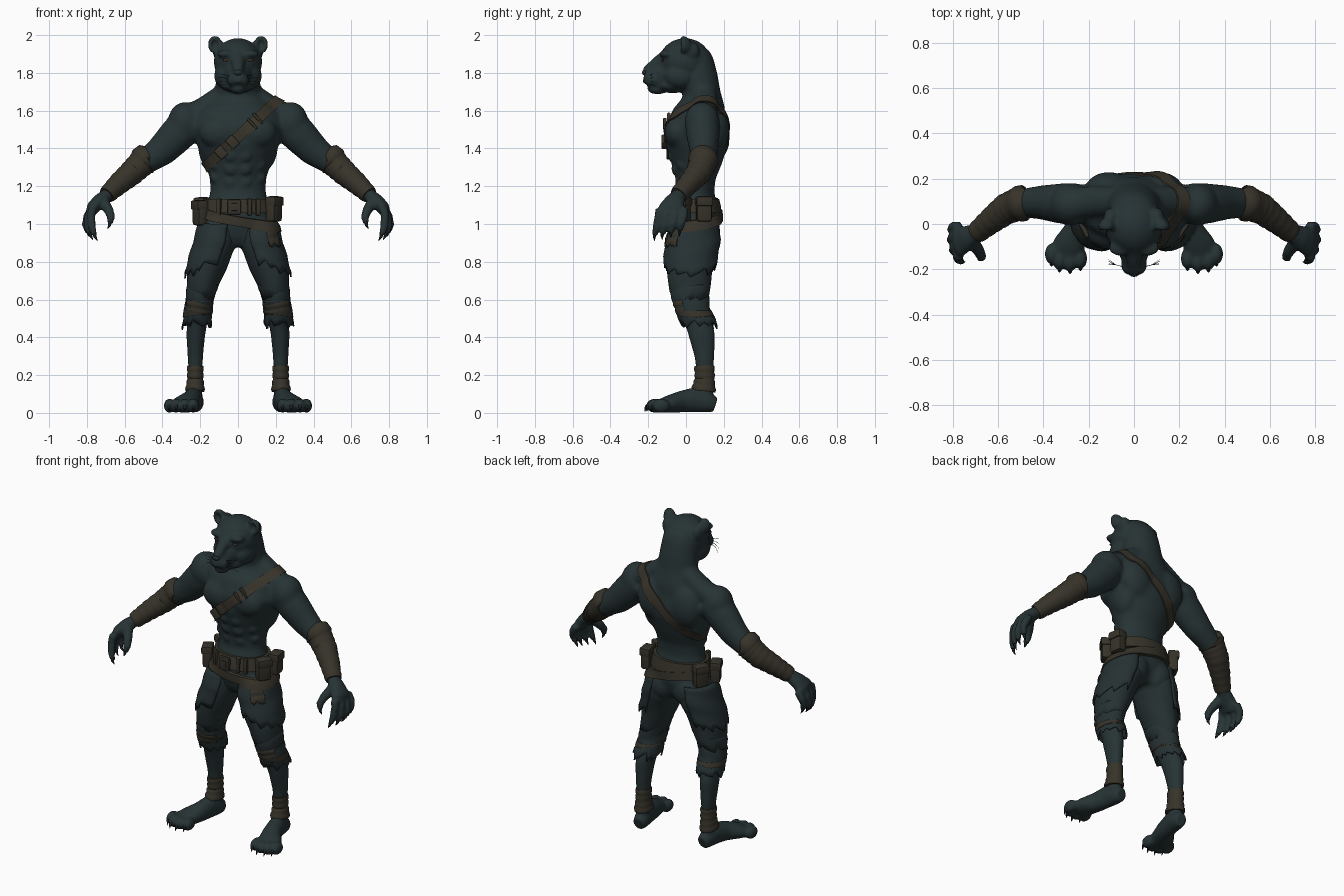
import bpy, bmesh, math, random
from mathutils import Vector, Matrix
from mathutils.bvhtree import BVHTree

random.seed(4)
V = Vector
X, Y, Z = V((1, 0, 0)), V((0, 1, 0)), V((0, 0, 1))


def material(name, col):
    m = bpy.data.materials.new(name)
    m.diffuse_color = (*col, 1)
    return m


FUR = material("dark fur", (.020, .033, .035))
CLOTH = material("dark cloth", (.019, .030, .032))
LEATHER = material("brown leather", (.038, .033, .023))
DARK = material("claw black", (.011, .015, .016))
AMBER = material("amber eye", (.065, .042, .025))


def emit(name, bm, mat, angle=50):
    bmesh.ops.recalc_face_normals(bm, faces=bm.faces)
    me = bpy.data.meshes.new(name)
    bm.to_mesh(me)
    bm.free()
    me.materials.append(mat)
    me.shade_smooth()
    me.set_sharp_from_angle(angle=math.radians(angle))
    ob = bpy.data.objects.new(name, me)
    bpy.context.scene.collection.objects.link(ob)
    return ob


def fuse(ob, iterations):
    # melt overlapping masses into one skin
    rm = ob.modifiers.new("fuse", 'REMESH')
    rm.mode, rm.voxel_size = 'VOXEL', .0085
    sm = ob.modifiers.new("soften", 'SMOOTH')
    sm.factor, sm.iterations = .5, iterations
    dg = bpy.context.evaluated_depsgraph_get()
    me = bpy.data.meshes.new_from_object(ob.evaluated_get(dg))
    ob.modifiers.clear()
    ob.data = me
    if not me.materials:
        me.materials.append(FUR)
    me.shade_smooth()
    return me


def ell(bm, c, r):
    bmesh.ops.create_uvsphere(bm, u_segments=20, v_segments=12, radius=1,
                              matrix=Matrix.Translation(c) @ Matrix.Diagonal((*r, 1)))


def pair(bm, c, r):
    for s in (1, -1):
        ell(bm, (s * c[0], c[1], c[2]), r)


def skin(bm, rings, caps=True):
    n = len(rings[0])
    rings = [[bm.verts.new(p) for p in ring] for ring in rings]
    for a, b in zip(rings, rings[1:]):
        for k in range(n):
            bm.faces.new((a[k], a[(k + 1) % n], b[(k + 1) % n], b[k]))
    if caps:
        bm.faces.new(rings[0])
        bm.faces.new(rings[-1])


def loft(bm, secs, s=1, up=Y, n=20):
    # sections are x, y, z, side radius, radius along "up"
    pts = [V((s * q[0], q[1], q[2])) for q in secs]
    rings = []
    for i, p in enumerate(pts):
        t = (pts[min(i + 1, len(pts) - 1)] - pts[max(i - 1, 0)]).normalized()
        b = (up - t * up.dot(t)).normalized()
        a = b.cross(t)
        rings.append([p + a * secs[i][3] * math.cos(k * math.tau / n) + b * secs[i][-1] * math.sin(k * math.tau / n)
                      for k in range(n)])
    skin(bm, rings)


def ridged(secs, n, amp):
    # wrapped bandage: resample sections and alternate the radius
    out = []
    for i in range(n):
        f = i / (n - 1) * (len(secs) - 1)
        j = min(int(f), len(secs) - 2)
        q = [a + (b - a) * (f - j) for a, b in zip(secs[j], secs[j + 1])]
        d = amp * (1 if i % 3 else -1)
        out.append((q[0], q[1], q[2], q[3] + d, q[-1] + d))
    return out


LEG = [(.10, .045, 1.0, .10, .12), (.118, .035, .9, .105, .13), (.168, .018, .75, .088, .11),
       (.20, .02, .62, .062, .086), (.21, .035, .55, .055, .074), (.216, .065, .48, .054, .072),
       (.224, .085, .41, .05, .071), (.226, .098, .3, .042, .055), (.226, .1, .2, .035, .043),
       (.226, .1, .08, .04, .048)]


def leg_at(z):
    for a, b in zip(LEG, LEG[1:]):
        if z >= b[2]:
            f = min(max((a[2] - z) / (a[2] - b[2]), 0), 1)
            return [p + (q - p) * f for p, q in zip(a, b)]
    return LEG[-1]


# torso, neck, arms and legs: softened first so muscles blend
bm = bmesh.new()
loft(bm, [(0, .045, 1.92, .09, .075), (0, .05, 1.86, .108, .098), (0, .067, 1.77, .117, .103),
          (0, .083, 1.69, .122, .1), (0, .087, 1.64, .16, .118), (0, .07, 1.58, .23, .142),
          (0, .058, 1.5, .245, .166), (0, .057, 1.42, .217, .164), (0, .055, 1.32, .174, .134),
          (0, .05, 1.24, .15, .106), (0, .05, 1.17, .147, .1), (0, .045, 1.08, .17, .127),
          (0, .045, 1.0, .182, .132), (0, .045, .93, .16, .112), (0, .045, .88, .09, .08)], n=32)
pair(bm, (.093, -.045, 1.485), (.114, .07, .087))       # chest
pair(bm, (.143, .085, 1.425), (.07, .09, .14))          # lats
pair(bm, (.11, .156, 1.50), (.105, .074, .13))          # shoulder blades
pair(bm, (.282, .085, 1.54), (.09, .094, .107))         # deltoids
pair(bm, (.085, .1, .95), (.09, .084, .102))            # seat
for s in (1, -1):
    loft(bm, [(.07, .1, 1.70, .05, .06), (.17, .1, 1.62, .06, .07), (.27, .09, 1.565, .06, .07)], s)
    loft(bm, [(.24, .09, 1.55, .09, .09), (.32, .09, 1.475, .097, .09), (.405, .095, 1.388, .084, .076),
              (.49, .092, 1.326, .065, .064), (.56, .068, 1.272, .06, .061), (.63, .015, 1.213, .05, .051),
              (.695, -.04, 1.15, .036, .038)], s)
    loft(bm, LEG, s, n=24)
base = emit("base", bm, FUR)
fuse(base, 18)
bm = bmesh.new()
bm.from_mesh(base.data)
bpy.data.objects.remove(base)

# finer forms on top of the base
for z, y in ((1.365, -.073), (1.295, -.055), (1.225, -.036)):
    pair(bm, (.036, y, z), (.038, .022, .038))          # abdomen
    pair(bm, (.105, y + .038, z + .02), (.042, .03, .036))
# head
ell(bm, (0, -.005, 1.86), (.129, .138, .124))
loft(bm, [(0, -.05, 1.80, .097, .085), (0, -.12, 1.785, .072, .075), (0, -.18, 1.775, .046, .058),
          (0, -.222, 1.785, .028, .035)], up=Z)
loft(bm, [(0, -.09, 1.89, .05, .045), (0, -.16, 1.85, .034, .03), (0, -.218, 1.805, .024, .022)], up=Z)
pair(bm, (.026, -.175, 1.762), (.032, .048, .036))
ell(bm, (0, -.15, 1.715), (.042, .055, .028))
ell(bm, (0, -.07, 1.735), (.09, .09, .042))
pair(bm, (.068, -.03, 1.785), (.058, .085, .07))
pair(bm, (.06, -.105, 1.9), (.052, .036, .022))
for s in (1, -1):
    for k in range(12):                                 # cupped ear rim
        a = k * math.tau / 12
        ell(bm, (s * .122 + .026 * math.cos(a), -.012, 1.950 + .035 * math.sin(a)), (.013, .017, .013))
    ell(bm, (s * .118, .008, 1.945), (.032, .018, .04))
    ell(bm, (s * .1, .03, 1.915), (.034, .042, .05))
    # hand, fingers and thumb
    loft(bm, [(.69, -.035, 1.155, .036, .038), (.735, -.06, 1.12, .038, .054), (.768, -.075, 1.085, .036, .07),
              (.78, -.08, 1.055, .026, .07)], s)
    for y, t, e in ((-.012, .012, .01), (-.058, .014, 0), (-.104, .004, -.008), (-.145, -.02, -.014)):
        loft(bm, [(.772, y * .95, 1.08, .024, .024), (.79 + t * .6, y, 1.04, .0225, .0225),
                  (.793 + t, y - .012, .995 + e, .0205, .0205), (.78 + t, y - .02, .955 + e, .0155, .0155)], s, n=12)
    loft(bm, [(.715, -.075, 1.12, .032, .032), (.683, -.12, 1.07, .026, .026), (.672, -.145, 1.035, .022, .022),
              (.678, -.152, 1.005, .016, .016)], s, n=12)
    # foot and toes
    loft(bm, [(.222, .155, .042, .036, .04), (.226, .115, .055, .046, .054), (.236, .05, .07, .048, .068),
              (.252, -.02, .06, .054, .058), (.285, -.09, .047, .07, .046), (.303, -.135, .036, .074, .035)], s, up=Z)
    for x, y in ((.236, -.152), (.282, -.165), (.328, -.158), (.363, -.132)):
        ell(bm, (s * x, y, .038), (.03, .047, .038))
body = emit("body", bm, FUR)
fused = fuse(body, 5)
tree = BVHTree.FromPolygons([v.co for v in fused.vertices], [tuple(p.vertices) for p in fused.polygons])


def front_y(x, z):
    hit = tree.ray_cast(V((x, -1, z)), Y)[0]
    return hit.y if hit else 0


def band(name, c, u, v, w, thick, n=96):
    # strap that follows the body where a slanted plane cuts it
    c, u, v = V(c), V(u).normalized(), V(v).normalized()
    nor, rad = u.cross(v), []
    dirs = [u * math.cos(k * math.tau / n) + v * math.sin(k * math.tau / n) for k in range(n)]
    rows = (-w / 2, 0, w / 2)
    for h in rows:
        r = []
        for d in dirs:
            hit = tree.ray_cast(c + nor * h + d * .45, -d)
            r.append(.45 - hit[3] if hit[0] else .1)
        rad.append([max(r[k], (r[k - 1] + r[k] + r[(k + 1) % n]) / 3) for k in range(n)])
    b = bmesh.new()
    rings = [[c + nor * rows[j] + dirs[k] * (rad[j][k] + o) for j, o in
              ((0, thick), (1, thick), (2, thick), (2, -.012), (0, -.012))] for k in range(n)]
    skin(b, rings + [rings[0]], caps=False)
    bmesh.ops.remove_doubles(b, verts=b.verts, dist=1e-6)
    return emit(name, b, LEATHER, 40)


def box(name, c, size, rot, mat=LEATHER, bevel=.012):
    b = bmesh.new()
    bmesh.ops.create_cube(b, size=1, matrix=Matrix.Diagonal((*size, 1)))
    bmesh.ops.bevel(b, geom=b.edges[:], offset=bevel, segments=2, affect='EDGES', profile=.6)
    ob = emit(name, b, mat, 35)
    ob.location, ob.rotation_euler = c, rot


# straps and belts
SLOPE = .92
band("chest_strap", (0, .05, 1.462), (-1, 0, -SLOPE), (0, 1, 0), .058, .008)
band("waist_belt", (0, .045, 1.095), X, Y, .075, .018)
band("hip_belt", (0, .045, 1.03), (1, 0, -.18), (0, 1, .12), .05, .022)
for x in (-.09, -.03, .075, .105):
    z = 1.462 + x * SLOPE
    box("strap_pouch" if x < 0 else "strap_buckle", (x, front_y(x, z) - .011, z),
        (.05, .03, .064) if x < 0 else (.016, .02, .074), (0, -math.atan(SLOPE), 0), bevel=.007)
box("belt_buckle", (-.02, -.105, 1.09), (.07, .024, .08), (0, 0, 0), bevel=.009)
box("buckle_plate", (-.02, -.115, 1.09), (.035, .014, .04), (0, 0, 0), LEATHER, .004)
for x in (-.1, .06, .105):
    box("belt_loop", (x, -.09 + abs(x) * .15, 1.09), (.024, .03, .088), (0, 0, x * 3), bevel=.007)
for x, y, z, a in ((-.2, -.01, 1.06, -1.1), (.19, -.02, 1.08, 1.0), (.198, .095, 1.08, 1.7), (-.185, .12, 1.075, -2.1)):
    box("pouch", (x, y, z), (.082, .06, .135), (0, 0, a), bevel=.018)
    box("pouch_flap", (x * 1.02, y, z + .04), (.088, .066, .05), (0, 0, a))


def sleeve(name, s, z0, z1, o0, o1, jag, mat, a0=0, a1=math.tau, tilt=0, n=36):
    # cloth around the leg with a torn lower edge, wrapping from a0 to a1
    b, rows, tear, grid = bmesh.new(), 9, [], []
    while len(tear) < n:                                # uneven saw teeth, 2 to 6 steps wide
        m, h = random.randint(2, 6), jag * random.uniform(.4, 1.3)
        tear += [h * (1 - 2 * j / m) * .6 for j in range(m)]
    tear = tear[:n] + [tear[0]]
    for i in range(rows):
        f, ring = i / (rows - 1), []
        for k in range(n + 1):
            a = a0 + (a1 - a0) * k / n
            z = z0 + (z1 - z0) * f - tear[k] * f ** 3 + tilt * math.cos(a) * f
            cx, cy, _, rx, ry = leg_at(z)
            o = o0 + (o1 - o0) * f + .003 * math.sin(f * 13 + a * 2) * (jag > .01)
            ring.append(b.verts.new((s * (cx + (rx + o) * math.cos(a)), cy + (ry + o) * math.sin(a), z)))
        grid.append(ring)
    for p, q in zip(grid, grid[1:]):
        for k in range(n):
            b.faces.new((p[k], p[k + 1], q[k + 1], q[k]))
    bmesh.ops.remove_doubles(b, verts=b.verts, dist=1e-5)
    ob = emit(name, b, mat)
    so = ob.modifiers.new("thickness", 'SOLIDIFY')
    so.thickness, so.offset = .008, 0


claws, eyes, whiskers = bmesh.new(), bmesh.new(), bmesh.new()
TIPS = ((-.012, .012, .01), (-.058, .014, 0), (-.104, .004, -.008), (-.145, -.02, -.014))
for s in (1, -1):
    # torn trousers in layers, knee and ankle wraps
    sleeve("trouser_leg", s, .99, .61, .004, .010, .03, CLOTH)
    sleeve("trouser_flap", s, 1.0, .79, .008, .022, .05, CLOTH, -2.0, 1.5, tilt=-.05, n=26)
    sleeve("trouser_cuff", s, .68, .475, .005, .022, .045, CLOTH)
    sleeve("knee_wrap", s, .595, .525, .014, .018, .012, LEATHER, -2.6, -.5, n=20)
    sleeve("knee_band", s, .54, .52, .019, .021, .003, LEATHER, tilt=-.012)
    b = bmesh.new()
    loft(b, ridged([(.226, .097, .25, .043, .053), (.226, .099, .18, .042, .052), (.228, .092, .115, .052, .066)], 13, .0018), s)
    emit("ankle_wrap", b, LEATHER)
    # bracers with a flared cuff, peaked at the elbow
    b = bmesh.new()
    loft(b, ridged([(.505, .09, 1.327, .073, .073), (.56, .068, 1.274, .067, .068), (.63, .015, 1.214, .057, .057),
                    (.695, -.04, 1.153, .046, .047)], 22, .0014), s, n=24)
    emit("bracer", b, LEATHER)
    b = bmesh.new()
    loft(b, [(.482, .093, 1.342, .068, .068), (.487, .092, 1.344, .082, .08), (.503, .09, 1.332, .081, .08),
             (.513, .087, 1.32, .07, .072)], s, n=24)
    emit("bracer_cuff", b, LEATHER)
    # claws
    for y, t, e in TIPS:
        loft(claws, [(.782 + t, y - .019, .966 + e, .012, .012), (.776 + t, y - .023, .945 + e, .008, .008),
                     (.764 + t, y - .022, .925 + e, .001, .001)], s, n=8)
    loft(claws, [(.678, -.151, 1.013, .012, .012), (.681, -.153, .993, .008, .008), (.69, -.15, .973, .001, .001)], s, n=8)
    for x, y in ((.236, -.152), (.282, -.165), (.328, -.158), (.363, -.132)):
        loft(claws, [(x, y - .03, .045, .011, .011), (x, y - .045, .033, .009, .009), (x, y - .055, .008, .001, .001)], s, up=X, n=8)
    # face details
    ell(eyes, (s * .062, front_y(s * .062, 1.868), 1.868), (.017, .006, .007))
    for k in range(4):
        z = 1.745 + k * .012
        loft(whiskers, [(.04, -.19, z, .0015, .0015), (.08, -.18, z + .006 * k - .006, .0013, .0013),
                        (.115, -.155 - .008 * k, z + .014 * k - .024, .0005, .0005)], s, up=Z, n=5)
sleeve("thigh_patch", 1, .97, .89, .012, .02, .02, LEATHER, -1.2, -.6, n=14)
emit("claws", claws, DARK)
emit("eyes", eyes, AMBER)
emit("whiskers", whiskers, DARK)
nose = bmesh.new()
ell(nose, (0, -.216, 1.802), (.024, .017, .016))
emit("nose", nose, CLOTH)
